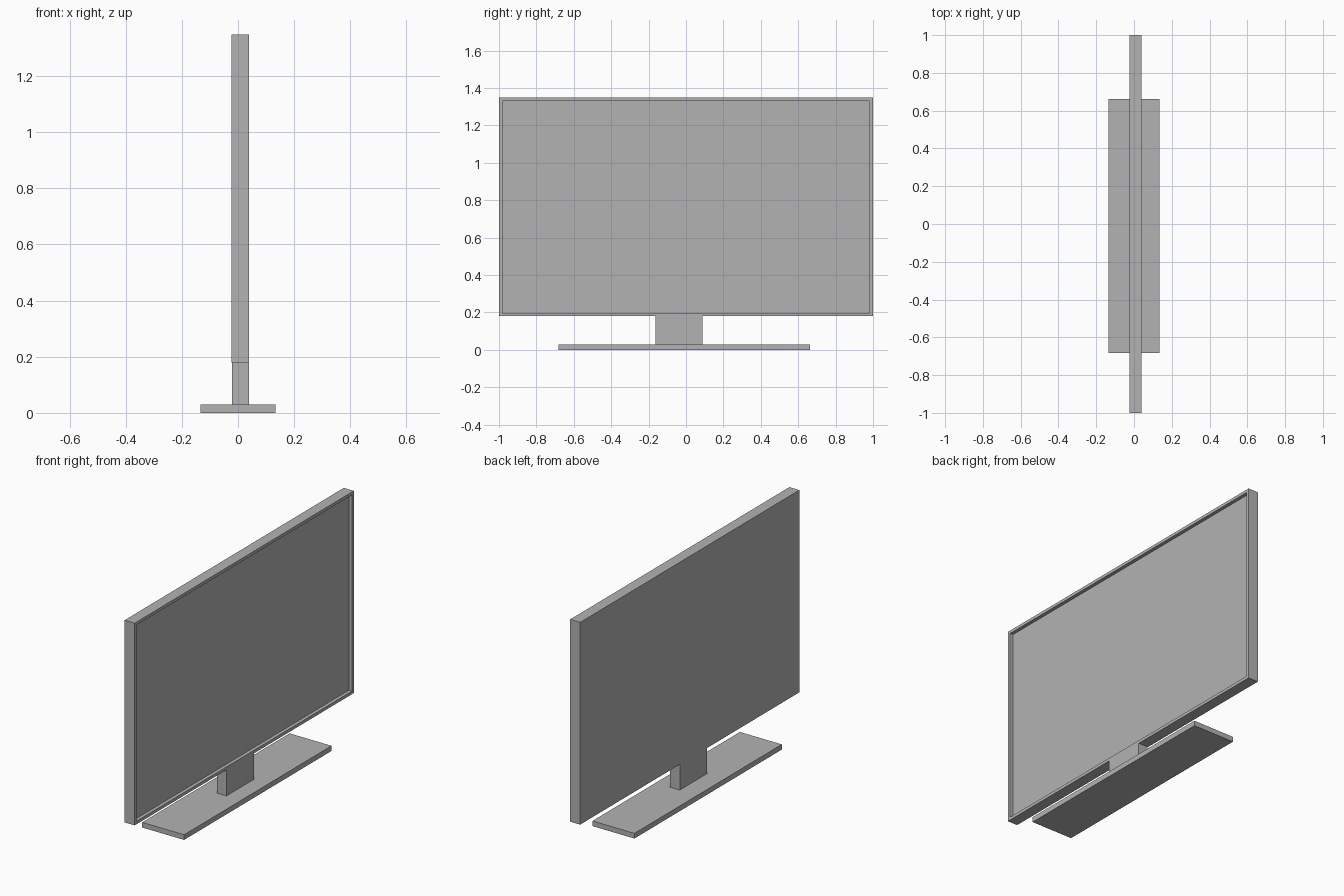
import bpy
import bmesh

cube = bpy.data.objects.get("Cube")
if cube:
    bpy.data.objects.remove(cube, do_unlink=True)

# Single flat colour
grey = bpy.data.materials.new("plain grey")
grey.use_nodes = True
colour = (0.45, 0.45, 0.45, 1)
grey.diffuse_color = colour
grey.node_tree.nodes["Principled BSDF"].inputs["Base Color"].default_value = colour


def box(name, low, high, recess=None):
    """Box between two corners; recess = (rim width, depth) sinks the +x face."""
    bm = bmesh.new()
    bmesh.ops.create_cube(bm, size=1)
    for v in bm.verts:
        v.co = [h if c > 0 else l for c, l, h in zip(v.co, low, high)]
    bm.normal_update()
    if recess:
        rim, depth = recess
        screen = next(f for f in bm.faces if f.normal.x > 0.9)
        # Flat rim first, then straight walls down to the screen
        bmesh.ops.inset_region(bm, faces=[screen], thickness=rim)
        wall = bmesh.ops.extrude_discrete_faces(bm, faces=[screen])
        for v in wall["faces"][0].verts:
            v.co.x -= depth
    mesh = bpy.data.meshes.new(name)
    bm.to_mesh(mesh)
    bm.free()
    mesh.materials.append(grey)
    obj = bpy.data.objects.new(name, mesh)
    bpy.context.collection.objects.link(obj)
    return obj


# Foot plate, neck and framed display panel
box("base", (-0.134, -0.683, 0), (0.134, 0.662, 0.03))
box("neck", (-0.021, -0.162, 0.03), (0.04, 0.087, 0.18))
box("panel", (-0.024, -1, 0.18), (0.04, 1, 1.348), recess=(0.025, 0.02))
